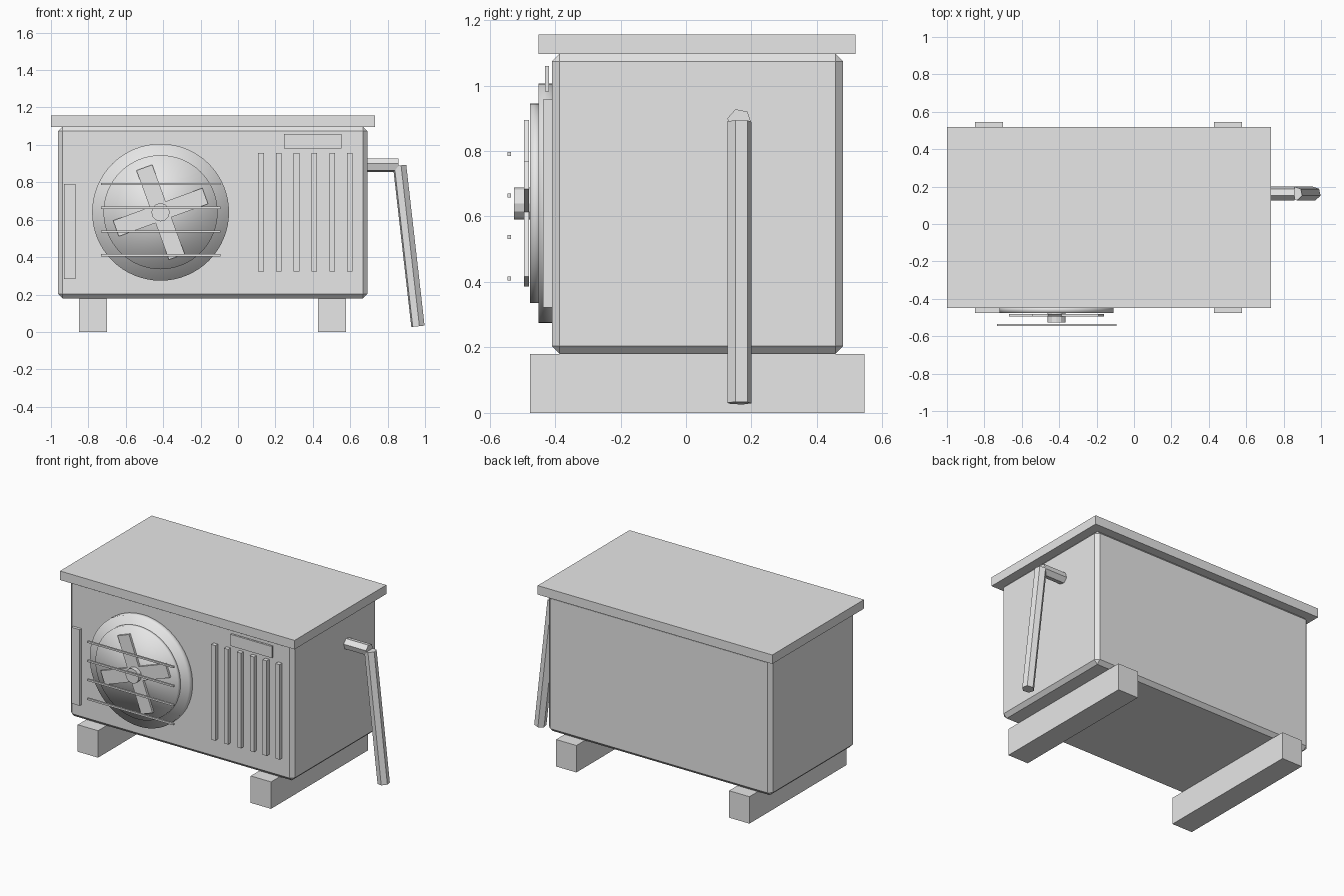
import bpy, bmesh, math
from mathutils import Vector, Matrix

cube = bpy.data.objects.get("Cube")
if cube:
    bpy.data.objects.remove(cube, do_unlink=True)

grey = bpy.data.materials.new("light_grey")
grey.use_nodes = True
grey.diffuse_color = (0.8, 0.8, 0.8, 1)
grey.node_tree.nodes["Principled BSDF"].inputs["Base Color"].default_value = (0.8, 0.8, 0.8, 1)


def finish(name, bm, smooth=False):
    bmesh.ops.recalc_face_normals(bm, faces=bm.faces)
    for f in bm.faces:
        f.smooth = smooth
    mesh = bpy.data.meshes.new(name)
    bm.to_mesh(mesh)
    bm.free()
    mesh.materials.append(grey)
    obj = bpy.data.objects.new(name, mesh)
    bpy.context.collection.objects.link(obj)
    return obj


def box(name, x, y, z, bevel=0):
    """Box from (low, high) ranges on each axis."""
    bm = bmesh.new()
    bmesh.ops.create_cube(bm, size=1)
    for v in bm.verts:
        v.co = [(a + b) / 2 + c * (b - a) for (a, b), c in zip((x, y, z), v.co)]
    if bevel:
        bmesh.ops.bevel(bm, geom=bm.edges[:], offset=bevel, segments=1, affect='EDGES')
    return finish(name, bm)


def disc(name, radius, y, sides, smooth):
    """Cylinder along y, centred on the fan axis."""
    bm = bmesh.new()
    place = Matrix.Translation((FAN_X, sum(y) / 2, FAN_Z)) @ Matrix.Rotation(math.pi / 2, 4, 'X')
    bmesh.ops.create_cone(bm, cap_ends=True, segments=sides, radius1=radius,
                          radius2=radius, depth=y[1] - y[0], matrix=place)
    return finish(name, bm, smooth)


def tube(name, start, end, radius=0.0375):
    """Six-sided pipe between two points in an xz plane."""
    start, end = Vector(start), Vector(end)
    d = (end - start).normalized()
    up, side = Vector((-d.z, 0, d.x)), Vector((0, 1, 0))
    bm = bmesh.new()
    rings = []
    for p in (start, end):
        angles = [math.radians(48 + 60 * i) for i in range(6)]
        rings.append([bm.verts.new(p + radius * (math.cos(a) * side + math.sin(a) * up))
                      for a in angles])
        bm.faces.new(rings[-1])
    for i in range(6):
        j = (i + 1) % 6
        bm.faces.new((rings[0][i], rings[0][j], rings[1][j], rings[1][i]))
    return finish(name, bm)


FAN_X, FAN_Z = -0.414, 0.64
FRONT = -0.41

# Casing, lid and support rails
box("casing", (-0.963, 0.692), (FRONT, 0.48), (0.18, 1.097), 0.024)
box("lid", (-1, 0.733), (-0.45, 0.518), (1.096, 1.156))
for side, x in (("right", -0.85), ("left", 0.428)):
    box(side + "_rail", (x, x + 0.15), (-0.477, 0.545), (0, 0.18))

# Fan housing, backing disc and hub
disc("fan_housing", 0.366, (-0.45, FRONT + 0.02), 64, True)
disc("fan_disc", 0.305, (-0.477, -0.44), 64, True)
disc("fan_hub", 0.049, (-0.526, -0.47), 12, False)

# Four fan blades
for i in range(4):
    blade = box("fan_blade_%d" % (i + 1), (-0.045, 0.045), (-0.495, -0.48), (0.03, 0.254))
    turn = Matrix.Rotation(math.radians(-20 + 90 * i), 4, 'Y')
    blade.data.transform(Matrix.Translation((FAN_X, 0, FAN_Z)) @ turn)

# Guard bars in front of the fan
for i in range(4):
    z = 0.41 + i * 0.127
    box("guard_bar_%d" % (i + 1), (-0.733, -0.094), (-0.546, -0.534), (z - 0.006, z + 0.006))

# Vent slats
for i in range(6):
    x = 0.123 + i * 0.095
    box("vent_slat_%d" % (i + 1), (x - 0.015, x + 0.015), (-0.437, FRONT), (0.322, 0.957))

# Front plates
box("name_plate", (0.246, 0.553), (-0.431, -0.418), (0.982, 1.059))
box("side_plate", (-0.93, -0.869), (-0.43, FRONT), (0.283, 0.791))

# Drain pipe
tube("pipe_outlet", (0.66, 0.163, 0.892), (0.857, 0.163, 0.892))
tube("pipe_drop", (0.864, 0.163, 0.89), (0.962, 0.163, 0.03))
